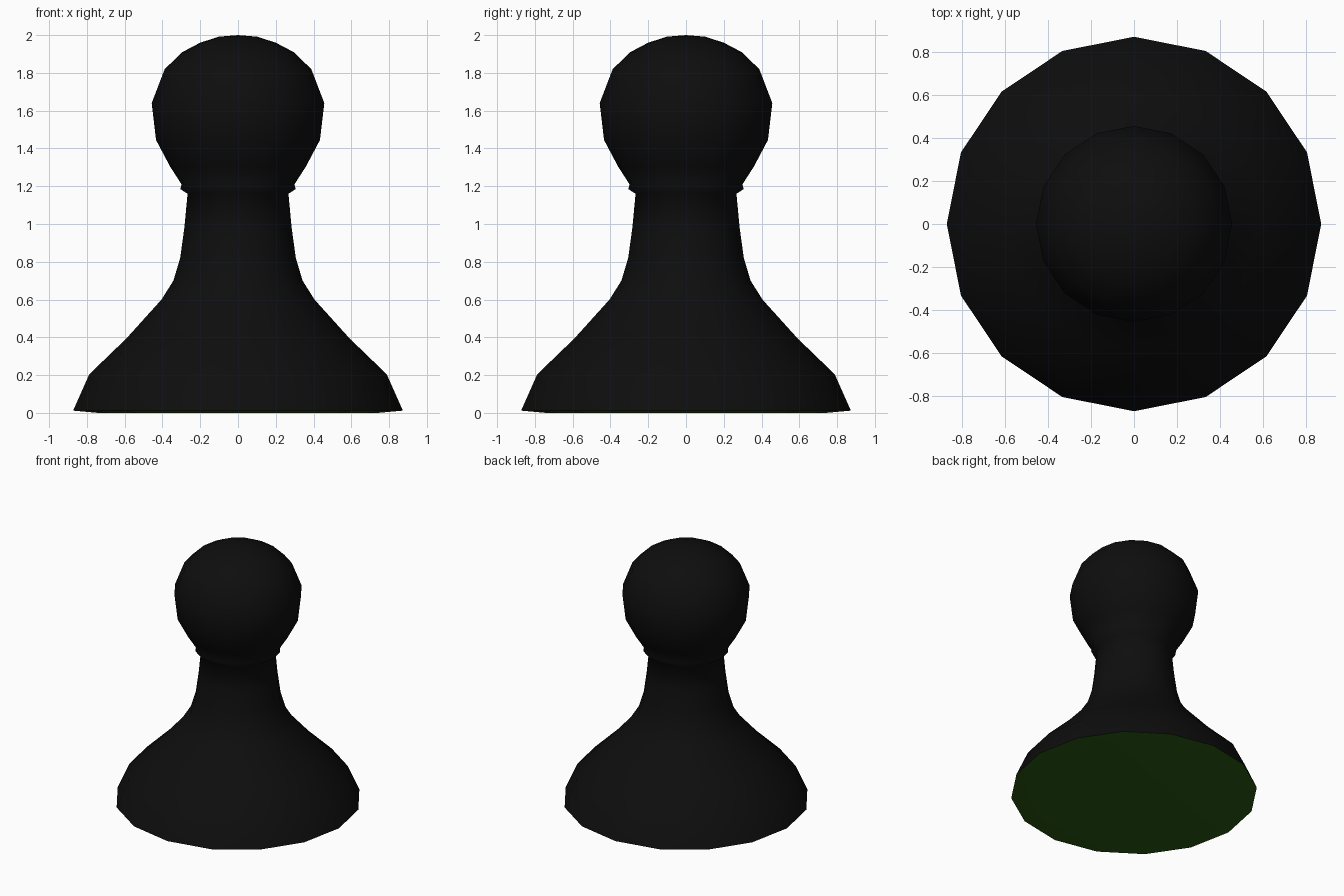
import bpy, bmesh, math

if "Cube" in bpy.data.objects:
    bpy.data.objects.remove(bpy.data.objects["Cube"])

SIDES = 16


def material(name, rgb):
    m = bpy.data.materials.new(name)
    m.diffuse_color = (*rgb, 1)
    m.use_nodes = True
    m.node_tree.nodes["Principled BSDF"].inputs["Base Color"].default_value = m.diffuse_color
    return m


def lathe(name, profile, mat):
    """Revolve an (radius, height) outline, listed from bottom to top, around z."""
    bm = bmesh.new()
    rings = []
    for r, z in profile:
        if r == 0:
            rings.append([bm.verts.new((0, 0, z))] * SIDES)
        else:
            rings.append([bm.verts.new((r * math.cos(2 * math.pi * i / SIDES),
                                        r * math.sin(2 * math.pi * i / SIDES), z))
                          for i in range(SIDES)])
    for a, b in zip(rings, rings[1:]):
        for i in range(SIDES):
            j = (i + 1) % SIDES
            corners = list(dict.fromkeys((a[i], a[j], b[j], b[i])))
            bm.faces.new(corners).smooth = True
    me = bpy.data.meshes.new(name)
    bm.to_mesh(me)
    bm.free()
    me.materials.append(mat)
    ob = bpy.data.objects.new(name, me)
    bpy.context.collection.objects.link(ob)
    return ob


black = material("black", (0.0042, 0.0042, 0.0042))
green = material("felt green", (0.022, 0.10, 0.006))

# turned body: flared foot, neck, thin collar and round head
lathe("pawn_body", [
    (0.873, 0.012), (0.787, 0.205), (0.59, 0.395), (0.405, 0.60),
    (0.342, 0.70), (0.306, 0.82), (0.284, 0.98), (0.267, 1.16),
    (0.305, 1.185), (0.299, 1.21), (0.36, 1.305), (0.434, 1.445),
    (0.457, 1.64), (0.388, 1.82), (0.295, 1.91), (0.20, 1.96),
    (0.10, 1.992), (0, 2.0)], black)

# felt pad under the foot, with a slightly turned-up rim
lathe("felt_pad", [(0, 0), (0.74, 0), (0.873, 0.012)], green)
